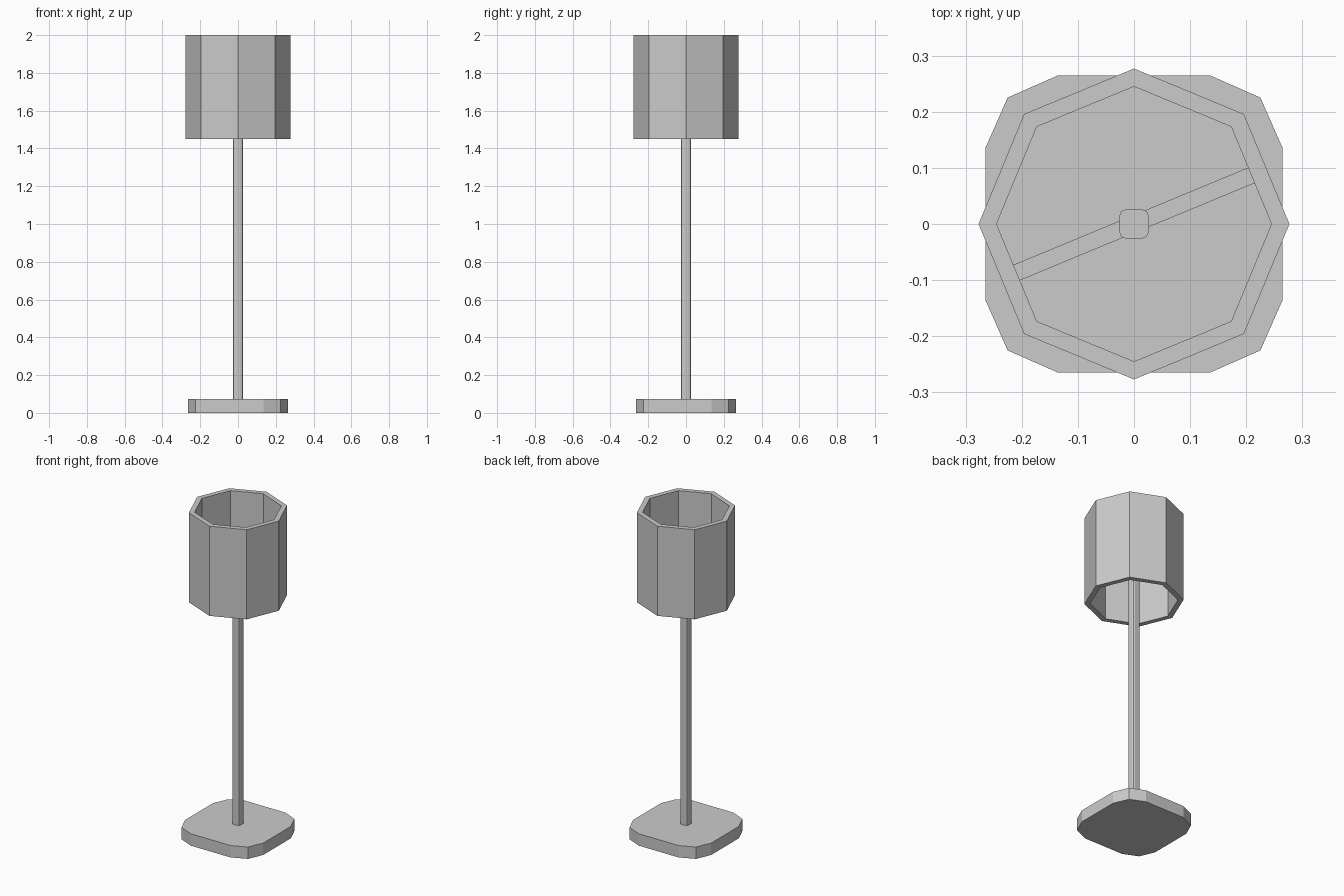
import bpy, bmesh
from math import pi, cos, sin

if "Cube" in bpy.data.objects:
    bpy.data.objects.remove(bpy.data.objects["Cube"])


def prism(name, rings, z0, z1):
    """Extrude an outline; a second ring makes it a hollow tube."""
    bm = bmesh.new()
    lo = [[bm.verts.new((x, y, z0)) for x, y in r] for r in rings]
    hi = [[bm.verts.new((x, y, z1)) for x, y in r] for r in rings]
    n = len(rings[0])
    for a, b in zip(lo, hi):
        for i in range(n):
            j = (i + 1) % n
            bm.faces.new((a[i], a[j], b[j], b[i]))
    for level in (lo, hi):
        if len(rings) == 1:
            bm.faces.new(level[0])
        else:
            for i in range(n):
                j = (i + 1) % n
                bm.faces.new((level[0][i], level[0][j], level[1][j], level[1][i]))
    bmesh.ops.recalc_face_normals(bm, faces=bm.faces)
    mesh = bpy.data.meshes.new(name)
    bm.to_mesh(mesh)
    bm.free()
    ob = bpy.data.objects.new(name, mesh)
    bpy.context.collection.objects.link(ob)
    return ob


def rounded_square(half):
    """Square outline with two-segment rounded corners."""
    pts = [(half, half * 0.51), (half * 0.85, half * 0.85), (half * 0.51, half)]
    return [(x * c - y * s, x * s + y * c)
            for c, s in ((1, 0), (0, 1), (-1, 0), (0, -1)) for x, y in pts]


def octagon(r):
    return [(r * cos(i * pi / 4), r * sin(i * pi / 4)) for i in range(8)]


# Foot and pole
prism("base", [rounded_square(0.265)], 0, 0.073)
prism("pole", [rounded_square(0.0265)], 0.073, 1.745)

# Open octagonal shade
prism("shade", [octagon(0.277), octagon(0.245)], 1.45, 2.0)

# Support bar across the shade, meeting two opposite flat panels
bar = prism("shade_support_bar",
            [[(-0.228, -0.015), (0.228, -0.015), (0.228, 0.015), (-0.228, 0.015)]],
            1.71, 1.74)
bar.rotation_euler.z = pi / 8
